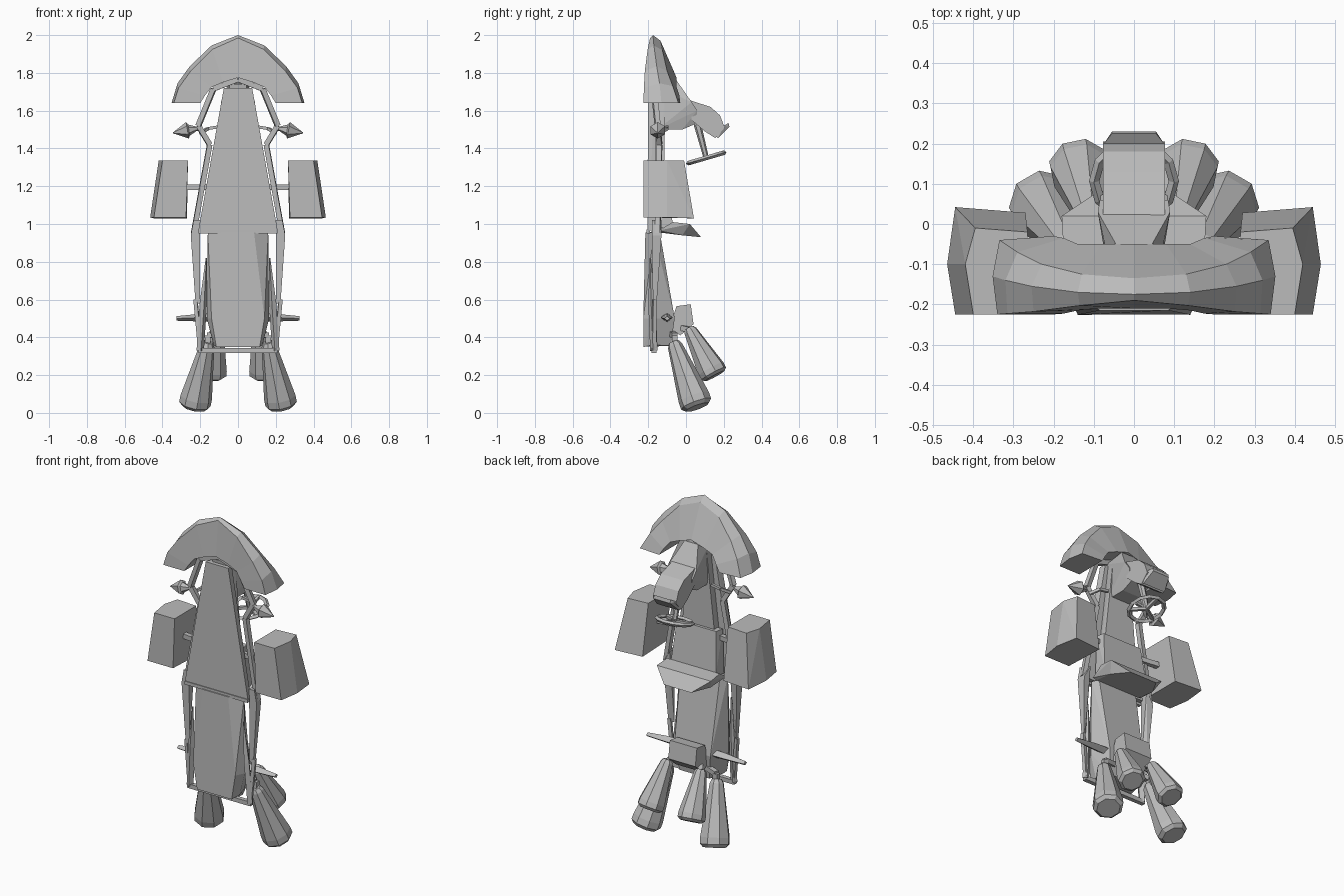
import bpy, bmesh, math
from mathutils import Vector

if "Cube" in bpy.data.objects:
    bpy.data.objects.remove(bpy.data.objects["Cube"])

GREY = bpy.data.materials.new("plain_grey")
GREY.use_nodes = True
GREY.diffuse_color = (0.5, 0.5, 0.5, 1)
GREY.node_tree.nodes["Principled BSDF"].inputs["Base Color"].default_value = (0.5, 0.5, 0.5, 1)


def finish(name, bm):
    bmesh.ops.recalc_face_normals(bm, faces=bm.faces)
    me = bpy.data.meshes.new(name)
    bm.to_mesh(me)
    bm.free()
    me.materials.append(GREY)
    ob = bpy.data.objects.new(name, me)
    bpy.context.collection.objects.link(ob)
    return ob


def hull(name, pts, sym=False):
    """Convex solid; sym adds the mirrored points."""
    bm = bmesh.new()
    pts = list(pts) + ([(-x, y, z) for x, y, z in pts] if sym else [])
    for p in set(pts):
        bm.verts.new(p)
    res = bmesh.ops.convex_hull(bm, input=bm.verts)
    inside = {v for v in res["geom_interior"] if isinstance(v, bmesh.types.BMVert)}
    bmesh.ops.delete(bm, geom=list(inside), context='VERTS')
    bmesh.ops.dissolve_limit(bm, angle_limit=math.radians(2), verts=bm.verts, edges=bm.edges)
    return finish(name, bm)


def loft(name, rings, closed=False):
    bm = bmesh.new()
    rows = [[bm.verts.new(p) for p in r] for r in rings]
    n = len(rows[0])
    pairs = list(zip(rows, rows[1:])) + ([(rows[-1], rows[0])] if closed else [])
    for a, b in pairs:
        for i in range(n):
            bm.faces.new((a[i], a[(i + 1) % n], b[(i + 1) % n], b[i]))
    if not closed:
        bm.faces.new(rows[0])
        bm.faces.new(rows[-1][::-1])
    return finish(name, bm)


def turned(name, a, b, stations, sides=8):
    """Round part along a-b; stations are (fraction, radius)."""
    a, b = Vector(a), Vector(b)
    q = (b - a).to_track_quat('Z', 'Y')
    rings = []
    for t, r in stations:
        c = a.lerp(b, t)
        rings.append([c + q @ Vector((r * math.cos(k), r * math.sin(k), 0))
                      for k in [math.tau * (i + .5) / sides for i in range(sides)]])
    return loft(name, rings)


def rods(name, path, r, sides=4):
    for i, (a, b) in enumerate(zip(path, path[1:])):
        turned(f"{name}_{i + 1}", a, b, [(0, r), (1, r)], sides)


# Crescent nose wing: front edge, ridge, back edge, inner back, inner front
half = [
    [(.34, -.225, 1.64), (.352, -.13, 1.64), (.335, -.04, 1.64), (.2, -.03, 1.64), (.2, -.225, 1.64)],
    [(.315, -.223, 1.72), (.32, -.14, 1.745), (.29, -.07, 1.73), (.175, -.035, 1.68), (.175, -.223, 1.68)],
    [(.25, -.218, 1.81), (.255, -.155, 1.835), (.23, -.1, 1.81), (.14, -.05, 1.725), (.14, -.215, 1.725)],
    [(.135, -.203, 1.925), (.14, -.17, 1.945), (.13, -.125, 1.92), (.08, -.05, 1.75), (.08, -.21, 1.75)],
    [(0, -.19, 1.985), (0, -.175, 2.0), (0, -.135, 1.97), (0, -.05, 1.775), (0, -.21, 1.775)],
]
loft("nose_wing", half + [[(-x, y, z) for x, y, z in r] for r in half[-2::-1]])

# Central body
hull("hood", [(.075, -.2, 1.72), (.21, -.205, .965), (.07, -.16, 1.72), (.2, -.165, .965)], True)
hull("inner_body", [(.05, -.17, 1.7), (.06, -.11, 1.7), (.13, -.17, 1), (.13, -.12, 1)], True)
hull("lower_body", [(.085, -.215, .955), (.14, -.226, .5), (.115, -.225, .35),
                    (.16, -.17, .955), (.165, -.17, .5), (.13, -.17, .36),
                    (.13, -.14, .965), (.12, -.06, .5), (.1, -.08, .355)], True)
hull("neck", [(.045, -.18, 1.74), (.045, -.05, 1.76), (.09, .03, 1.645), (.085, .06, 1.6),
              (.06, .05, 1.53), (.06, -.02, 1.5), (.06, -.15, 1.5)], True)
pod = [(.02, 1.655), (.06, 1.61), (.13, 1.62), (.18, 1.575), (.205, 1.51), (.155, 1.455), (.1, 1.49), (.03, 1.55)]
hull("instrument_pod", [(.077, y, z) for y, z in pod], True)
hull("pod_lip", [(.075, .15, 1.47), (.075, .2, 1.52), (.055, .225, 1.535),
                 (.055, .23, 1.515), (.075, .17, 1.455)], True)

# Seat, backrest and rear block
hull("seat", [(.17, -.145, .965), (.175, -.07, 1.01), (.18, .02, 1.0), (.09, .08, .93),
              (.15, -.02, .94), (.15, -.14, .955)], True)
hull("backrest", [(.15, -.15, .97), (.14, -.15, 1.24), (.15, -.07, 1.0), (.13, -.1, 1.24)], True)
hull("rear_block", [(.09, -.05, .565), (.09, .025, .575), (.09, .04, .47), (.09, -.03, .41), (.09, -.09, .45)], True)

# Steering wheel: ring on a tilted stem
hub = Vector((0, .107, 1.35))
e1, e2, up = Vector((1, 0, 0)), Vector((0, .96, .28)), Vector((0, -.28, .96))
ring = []
for i in range(12):
    k = math.tau * i / 12
    d = e1 * math.cos(k) + e2 * math.sin(k)
    ring.append([hub + d * r + up * h for r, h in ((.112, 0), (.1, .012), (.086, 0), (.1, -.012))])
loft("steering_wheel", ring, True)
for i in range(3):
    k = math.tau * i / 3 + math.pi / 2
    rods(f"wheel_spoke_{i}", [hub, hub + (e1 * math.cos(k) + e2 * math.sin(k)) * .1], .012)
turned("steering_stem", (0, .06, 1.53), hub, [(0, .02), (1, .014)], 6)

# Cross bars of the frame
rods("lower_cross_bar", [(-.21, -.17, .33), (.21, -.17, .33)], .018)
rods("middle_cross_bar", [(-.21, -.2, .96), (.21, -.2, .96)], .014)

for s, side in ((1, "left"), (-1, "right")):
    def m(*pts):
        return [(s * x, y, z) for x, y, z in pts]

    # Tubular frame and lower panels
    rods(side + "_frame_tube", m((0, -.18, 1.765), (.13, -.17, 1.715), (.21, -.15, 1.52),
                                 (.15, -.14, 1.42), (.235, -.15, .95)), .019)
    hull(side + "_frame_panel", m((.2, -.18, 1.02), (.235, -.18, 1.02), (.25, -.18, .94), (.225, -.175, .58),
                                  (.2, -.175, .58), (.2, -.13, 1.02), (.245, -.13, .94), (.225, -.155, .58)))
    turned(side + "_lower_spike", *m((.2, -.17, .33), (.168, -.19, .82)), [(0, .02), (.5, .02), (1, .003)], 4)
    rods(side + "_rear_frame_tube", m((.2, -.17, .33), (.225, -.165, .6)), .014)
    rods(side + "_collar_tube", m((.1, -.1, 1.515), (.16, -.1, 1.505), (.2, -.14, 1.48)), .011)

    # Pointed side lamps
    turned(side + "_lamp", *m((.19, -.15, 1.51), (.345, -.15, 1.482)),
           [(0, .012), (.2, .012), (.45, .03), (.5, .044), (1, .002)], 6)

    # Side boxes with bulging outer face
    hull(side + "_side_box", m((.4, -.225, 1.335), (.42, -.1, 1.335), (.395, -.01, 1.335),
                               (.265, -.225, 1.335), (.265, -.02, 1.335),
                               (.445, -.225, 1.035), (.465, -.1, 1.035), (.445, .042, 1.03),
                               (.275, -.225, 1.035), (.27, .028, 1.03)))
    rods(side + "_box_strut", m((.12, -.14, 1.195), (.28, -.12, 1.195)), .02)

    # Flat tail fins with diamond section
    hull(side + "_tail_fin", m((.08, -.1, .53), (.08, -.1, .48), (.08, -.13, .505), (.08, -.07, .505),
                               (.2, -.1, .525), (.2, -.1, .485), (.2, -.135, .505), (.2, -.07, .505),
                               (.325, -.1, .512), (.325, -.1, .488), (.325, -.115, .5), (.325, -.085, .5)))

    # Flared thrusters and their mounts
    flare = [(0, .028), (.06, .04), (.85, .085), (.95, .085), (1, .066)]
    turned(side + "_outer_thruster", *m((.16, -.065, .375), (.232, .06, .03)), flare)
    turned(side + "_inner_thruster", *m((.11, .015, .45), (.138, .152, .195)),
           [(t, r * .9) for t, r in flare])
    rods(side + "_thruster_mount", m((.08, -.08, .42), (.16, -.06, .41), (.16, -.06, .36)), .02)
    rods(side + "_inner_mount", m((.08, -.02, .45), (.11, .02, .44)), .02)
